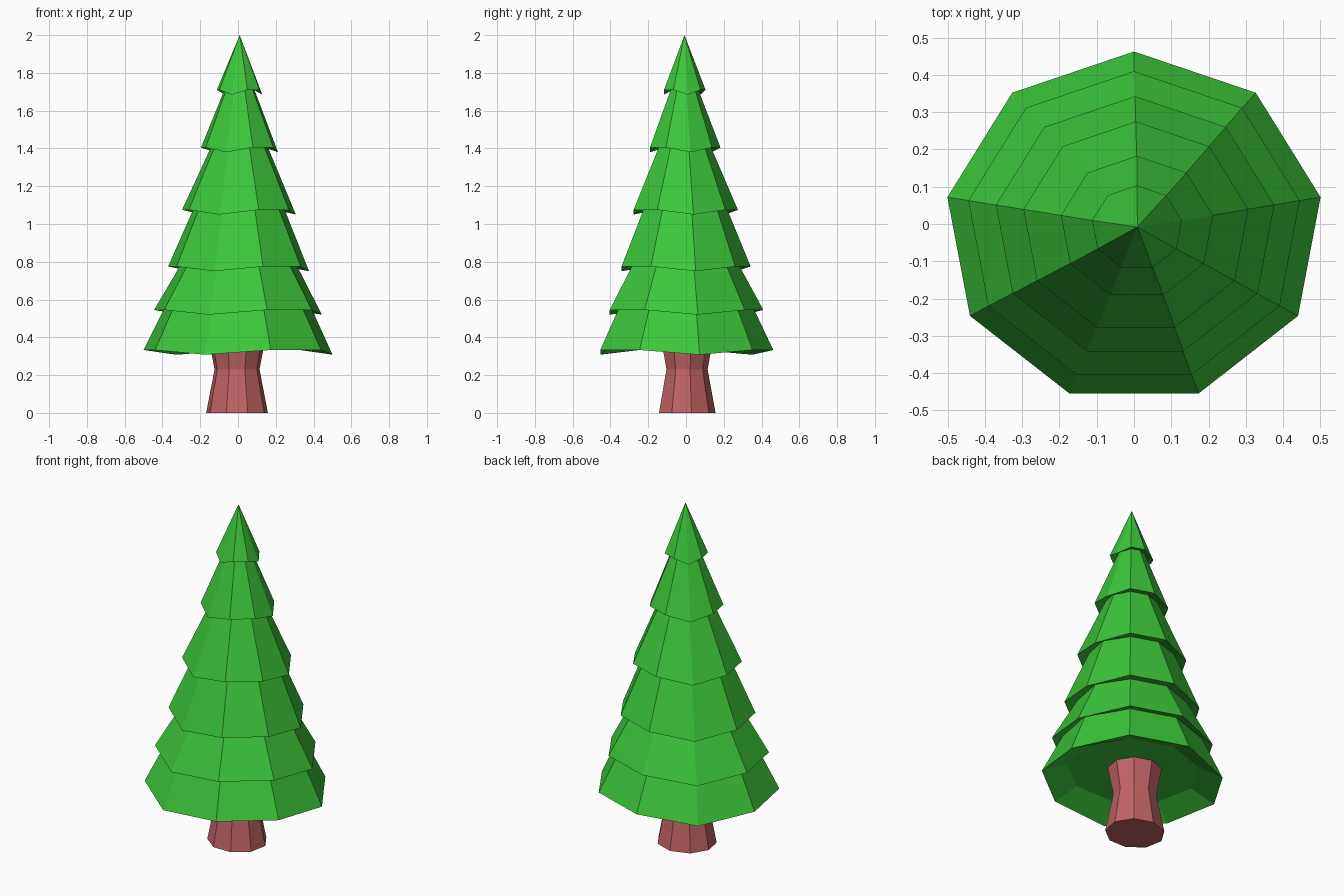
import bpy
import bmesh
from math import radians, cos, sin

cube = bpy.data.objects.get("Cube")
if cube:
    bpy.data.objects.remove(cube)

SIDES = 9
DEPTH = 0.93     # plan is slightly flattened front to back
RIM_DROP = 0.025  # every third rim corner hangs lower


def material(name, color):
    mat = bpy.data.materials.new(name)
    mat.use_nodes = True
    mat.diffuse_color = color
    mat.node_tree.nodes["Principled BSDF"].inputs["Base Color"].default_value = color
    return mat


def add_ring(bm, radius, z, cx, cy, drop=0.0):
    """Nine-sided ring with one corner pointing to the back."""
    ring = []
    for k in range(SIDES):
        a = radians(90 - 360 / SIDES * k)
        dz = drop if k % 3 == 2 else 0.0
        ring.append(bm.verts.new((cx + radius * cos(a), cy + DEPTH * radius * sin(a), z - dz)))
    return ring


def bridge(bm, lower, upper):
    for k in range(SIDES):
        n = (k + 1) % SIDES
        bm.faces.new((lower[k], lower[n], upper[n], upper[k]))


def finish(bm, name, mat):
    bmesh.ops.recalc_face_normals(bm, faces=bm.faces)
    mesh = bpy.data.meshes.new(name)
    bm.to_mesh(mesh)
    bm.free()
    mesh.materials.append(mat)
    obj = bpy.data.objects.new(name, mesh)
    bpy.context.collection.objects.link(obj)
    return obj


green = material("needle green", (0.045, 0.57, 0.042, 1))
bark = material("reddish bark", (0.53, 0.125, 0.125, 1))

# Trunk: flared foot, narrow neck, widening into the branches
bm = bmesh.new()
rings = [add_ring(bm, r, z, -0.005, 0.002)
         for r, z in ((0.166, 0), (0.121, 0.23), (0.153, 0.395))]
for low, high in zip(rings, rings[1:]):
    bridge(bm, low, high)
bm.faces.new(rings[0])
bm.faces.new(rings[-1])
finish(bm, "trunk", bark)

# Foliage: each tier has an inner underside ring, then a drooping rim
# (underside radius, underside z, rim radius, rim z, centre x)
tiers = (
    (0.365, 0.39, 0.508, 0.333, 0.0),
    (0.392, 0.56, 0.451, 0.545, 0.0),
    (0.308, 0.79, 0.379, 0.775, 0.003),
    (0.240, 1.09, 0.306, 1.075, 0.005),
    (0.147, 1.42, 0.207, 1.405, 0.008),
    (0.075, 1.725, 0.122, 1.71, 0.008),
)
bm = bmesh.new()
rings = []
for inner_r, inner_z, rim_r, rim_z, cx in tiers:
    rings.append(add_ring(bm, inner_r, inner_z, cx, -0.01))
    rings.append(add_ring(bm, rim_r, rim_z, cx, -0.01, RIM_DROP))
for low, high in zip(rings, rings[1:]):
    bridge(bm, low, high)
bm.faces.new(rings[0])

# Pointed tip
tip = bm.verts.new((0.009, -0.008, 2.0))
for k in range(SIDES):
    bm.faces.new((rings[-1][k], rings[-1][(k + 1) % SIDES], tip))
finish(bm, "foliage", green)
